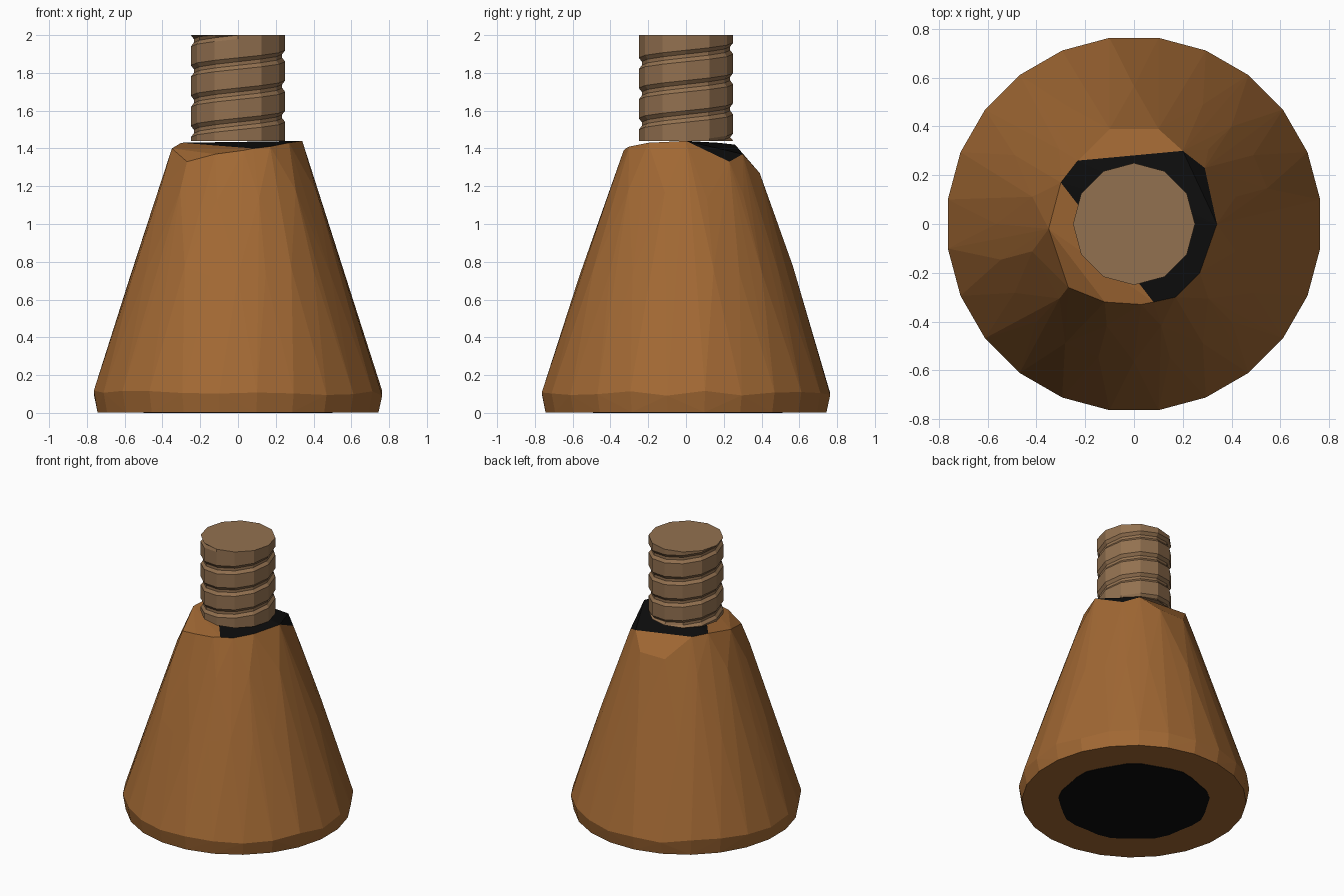
import bpy, bmesh, math, random
from mathutils import Vector

random.seed(4)
cube = bpy.data.objects.get("Cube")
if cube:
    bpy.data.objects.remove(cube, do_unlink=True)


def material(name, rgb):
    m = bpy.data.materials.new(name)
    m.use_nodes = True
    m.diffuse_color = (*rgb, 1)
    m.node_tree.nodes["Principled BSDF"].inputs["Base Color"].default_value = (*rgb, 1)
    return m


brown = material("warm_brown", (0.36, 0.14, 0.034))
tan = material("dull_tan", (0.29, 0.165, 0.08))
black = material("black", (0.004, 0.004, 0.004))


def finish(bm, name, mats):
    bmesh.ops.recalc_face_normals(bm, faces=bm.faces)
    mesh = bpy.data.meshes.new(name)
    bm.to_mesh(mesh)
    bm.free()
    for m in mats:
        mesh.materials.append(m)
    obj = bpy.data.objects.new(name, mesh)
    bpy.context.collection.objects.link(obj)
    return obj


def ring(radius, z, count, turn=0.0, wobble=0.0):
    pts = []
    for i in range(count):
        a = math.tau * (i + turn) / count
        pts.append((radius * math.cos(a), radius * math.sin(a),
                    z + random.uniform(-wobble, wobble)))
    return pts


# Tapered body: a faceted hull with a roughly chipped top
rim = [(.34, 0, 1.44), (.29, .23, 1.33), (.2, .3, 1.37), (-.23, .26, 1.42),
       (-.3, .17, 1.43), (-.35, -.02, 1.4), (-.27, -.26, 1.33),
       (-.12, -.32, 1.37), (.03, -.33, 1.39), (.08, -.32, 1.4),
       (.17, -.3, 1.41), (.27, -.2, 1.43)]
back_chip = [(-.1, .39, 1.27), (.1, .39, 1.27)]
points = (rim + back_chip + ring(.75, .003, 24, .5) + ring(.77, .105, 24, .5, .015)
          + ring(.565, .75, 24, 0, .03) + ring(.432, 1.15, 12, .5, .03))
bm = bmesh.new()
for p in points:
    bm.verts.new(p)
hull = bmesh.ops.convex_hull(bm, input=bm.verts[:])
loose = [v for v in bm.verts if not v.link_faces]
bmesh.ops.delete(bm, geom=loose, context='VERTS')

# The chipped top is black except for the front right wedge
rim_points = [Vector(p) for p in rim]
top = [f for f in bm.faces
       if all(any((v.co - p).length < 1e-4 for p in rim_points) for v in f.verts)]
edges = {e for f in top for e in f.edges}
verts = {v for f in top for v in f.verts}
split = Vector((.49, .38, 0))
split_at = Vector((-.3, .17, 0))
for f in top:
    f.material_index = 1
bmesh.ops.bisect_plane(bm, geom=top + list(edges) + list(verts), dist=1e-4,
                       plane_co=split_at, plane_no=split)
for f in bm.faces:
    if f.material_index and (f.calc_center_median() - split_at).dot(split) < 0:
        f.material_index = 0
finish(bm, "body", [brown, black])

# Dark disc under the base, with a slightly ragged edge
bm = bmesh.new()
bmesh.ops.create_cone(bm, cap_ends=True, segments=32, radius1=.5, radius2=.5, depth=.006)
for v in bm.verts:
    v.co.z += .003
    wave = 1 + .02 * math.sin(9 * math.atan2(v.co.y, v.co.x))
    v.co.x *= wave
    v.co.y *= wave
finish(bm, "base_disc", [black])

# Threaded post: one helical groove wound round a twelve-sided cylinder
SIDES, PITCH, LOW, HIGH = 12, .16, 1.44, 2.0
thread = [(0, .25), (.62, .25), (.75, .234), (.87, .234)]
rows = [(turn + t, r) for turn in range(-1, 5) for t, r in thread]
bm = bmesh.new()
grid = []
for i in range(SIDES):
    a = math.tau * i / SIDES
    column = []
    for t, r in rows:
        z = LOW + PITCH * (t + i / SIDES)
        if not LOW < z < HIGH:
            z, r = min(max(z, LOW), HIGH), .25
        column.append(bm.verts.new((r * math.cos(a), r * math.sin(a), z)))
    grid.append(column)
# The last column joins the first one turn higher
grid.append(grid[0][len(thread):] + [grid[0][-1]] * len(thread))
for left, right in zip(grid, grid[1:]):
    for k in range(len(rows) - 1):
        quad = list(dict.fromkeys((left[k], right[k], right[k + 1], left[k + 1])))
        if len(quad) > 2:
            bm.faces.new(quad)
bmesh.ops.remove_doubles(bm, verts=bm.verts[:], dist=.002)
bmesh.ops.holes_fill(bm, edges=[e for e in bm.edges if e.is_boundary], sides=0)
finish(bm, "threaded_post", [tan])
